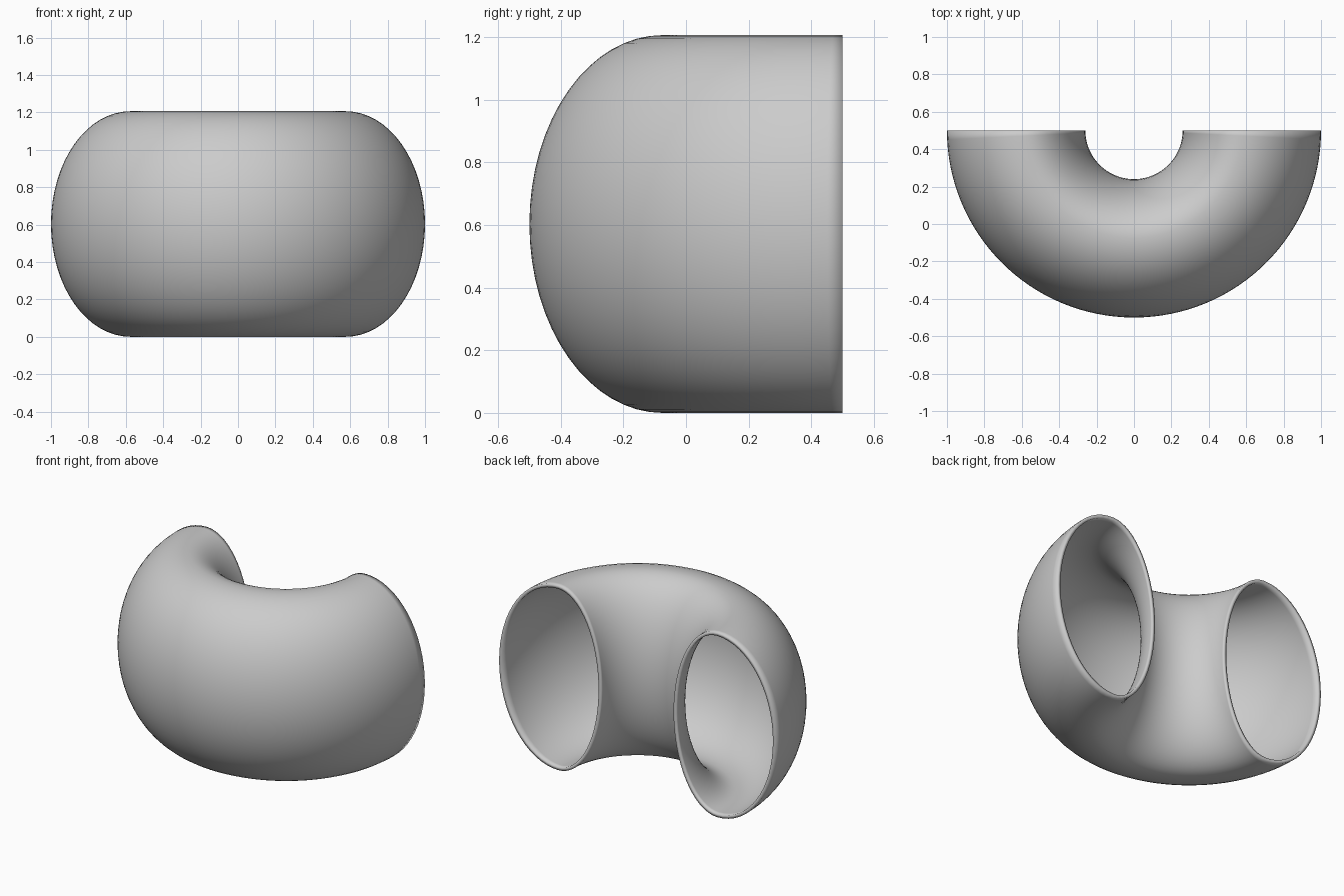
import bpy, bmesh, math

if "Cube" in bpy.data.objects:
    bpy.data.objects.remove(bpy.data.objects["Cube"])

RINGS, SIDES = 64, 64      # steps along the bend / around the section
BEND, CENTRE_Y, MID_Z = 0.575, 0.5, 0.603
WALL = 0.022


def half_ring(bm, inset):
    """Sweep an upright egg section (fuller outside) through 180 degrees."""
    rings = []
    for i in range(RINGS + 1):
        a = math.pi + math.pi * i / RINGS
        ring = []
        for j in range(SIDES):
            t = 2 * math.pi * j / SIDES
            half_width = 0.425 if math.cos(t) > 0 else 0.315
            r = BEND + (half_width - inset) * math.cos(t)
            z = MID_Z + (0.603 - inset) * math.sin(t)
            ring.append(bm.verts.new((r * math.cos(a), CENTRE_Y + r * math.sin(a), z)))
        rings.append(ring)
    return rings


def bridge(bm, a, b):
    for j in range(SIDES):
        k = (j + 1) % SIDES
        bm.faces.new((a[j], a[k], b[k], b[j]))


bm = bmesh.new()
# outer skin and inner skin of the bent tube
outer = half_ring(bm, 0)
inner = half_ring(bm, WALL)
for skin in (outer, inner):
    for a, b in zip(skin, skin[1:]):
        bridge(bm, a, b)
# rims closing the wall at both open ends
for end in (0, -1):
    bridge(bm, outer[end], inner[end])
bmesh.ops.recalc_face_normals(bm, faces=bm.faces)
for f in bm.faces:
    f.smooth = True

mesh = bpy.data.meshes.new("bent_tube")
bm.to_mesh(mesh)
bm.free()
bpy.context.collection.objects.link(bpy.data.objects.new("bent_tube", mesh))
